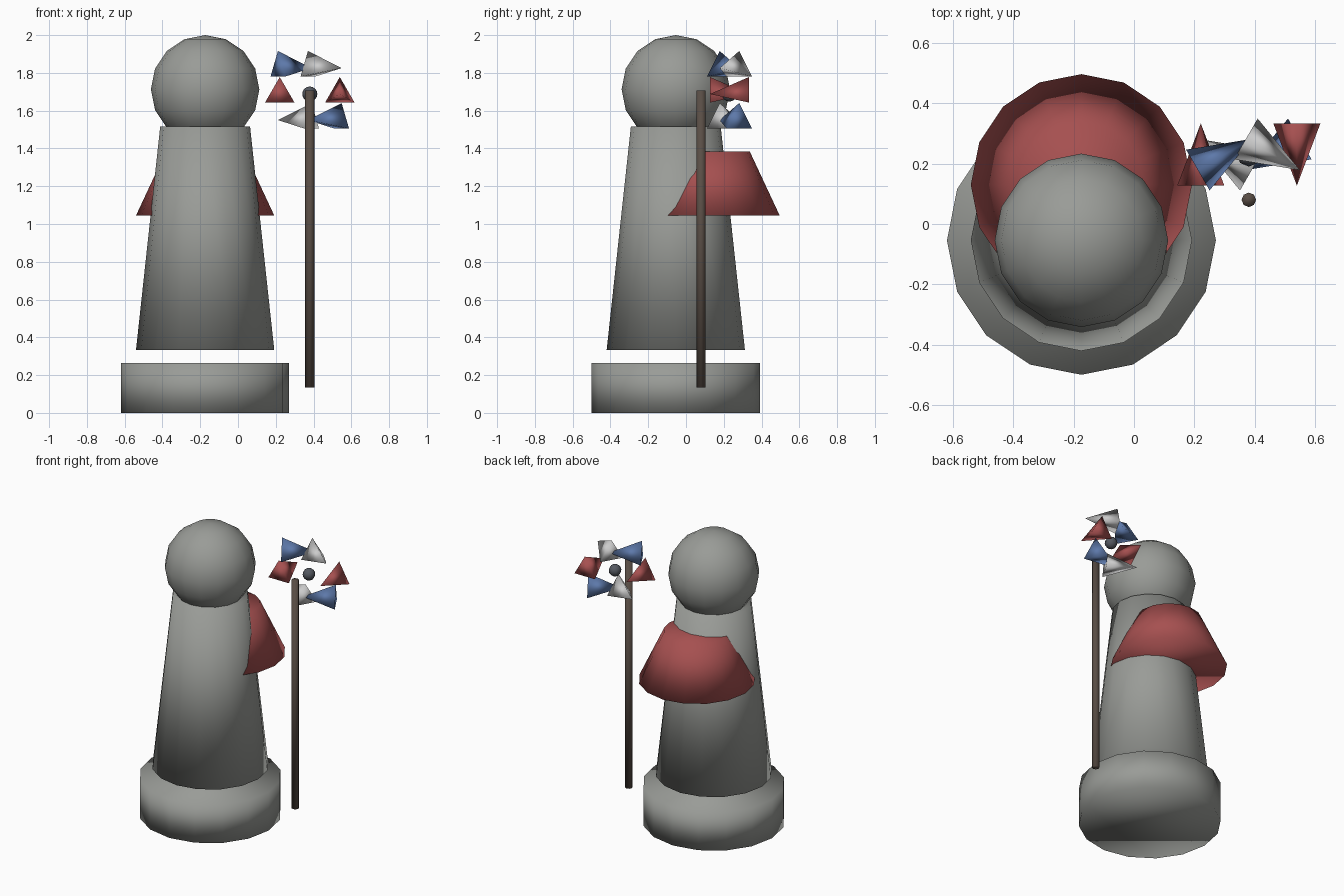
import bpy, math
from mathutils import Matrix

if "Cube" in bpy.data.objects:
    bpy.data.objects.remove(bpy.data.objects["Cube"])

def material(name, rgb):
    m = bpy.data.materials.new(name)
    m.diffuse_color = (*rgb, 1)
    m.use_nodes = True
    m.node_tree.nodes["Principled BSDF"].inputs["Base Color"].default_value = m.diffuse_color
    return m

stone = material("stone", (0.32, 0.33, 0.31))
red = material("red", (0.38, 0.08, 0.08))
blue = material("blue", (0.11, 0.19, 0.40))
white = material("white", (0.75, 0.75, 0.73))
wood = material("wood", (0.10, 0.075, 0.06))
steel = material("steel", (0.09, 0.10, 0.12))

def finish(name, mat):
    o = bpy.context.object
    o.name = name
    o.data.materials.append(mat)
    bpy.ops.object.shade_smooth()
    return o

def frustum(name, x, y, z0, z1, r0, r1, sides, mat):
    bpy.ops.mesh.primitive_cone_add(vertices=sides, radius1=r0, radius2=r1,
                                    depth=z1 - z0, location=(x, y, (z0 + z1) / 2))
    return finish(name, mat)

def ball(name, loc, r, segments, rings, mat):
    bpy.ops.mesh.primitive_uv_sphere_add(segments=segments, ring_count=rings,
                                         radius=r, location=loc)
    return finish(name, mat)

# Stone figure: plinth, tapered body, head
CX, CY = -0.174, -0.054
frustum("plinth", CX, CY, 0, 0.265, 0.445, 0.445, 16, stone)
frustum("body", CX, CY, 0.333, 1.515, 0.366, 0.238, 16, stone)
ball("head", (CX, CY, 1.713), 0.287, 16, 8, stone)

# Bib: a wider cone pushed through the body
frustum("bib", CX, 0.13, 1.045, 1.383, 0.366, 0.208, 16, red)

# Pinwheel stick and hub
PX, HY, HZ = 0.38, 0.23, 1.688
frustum("stick", PX, 0.08, 0.135, 1.707, 0.024, 0.024, 8, wood)
ball("hub", (PX, HY, HZ), 0.04, 8, 8, steel)

# Six three-sided vanes; each is turned about z by its own angle on the wheel
for i in range(6):
    a = i * math.pi / 3
    o = frustum(f"vane_{i + 1}", 0, 0, -0.103, 0.103, 0.09, 0, 3, (red, white, blue)[i % 3])
    # tip along -y with one base corner pointing up
    o.data.transform(Matrix.Rotation(math.pi / 2, 4, 'X'))
    if max(v.co.z for v in o.data.vertices) < 0.08:
        o.data.transform(Matrix.Rotation(math.pi, 4, 'Y'))
    o.rotation_euler = (0, 0, a)
    o.location = (PX + 0.159 * math.cos(a), HY, HZ + 0.159 * math.sin(a))
